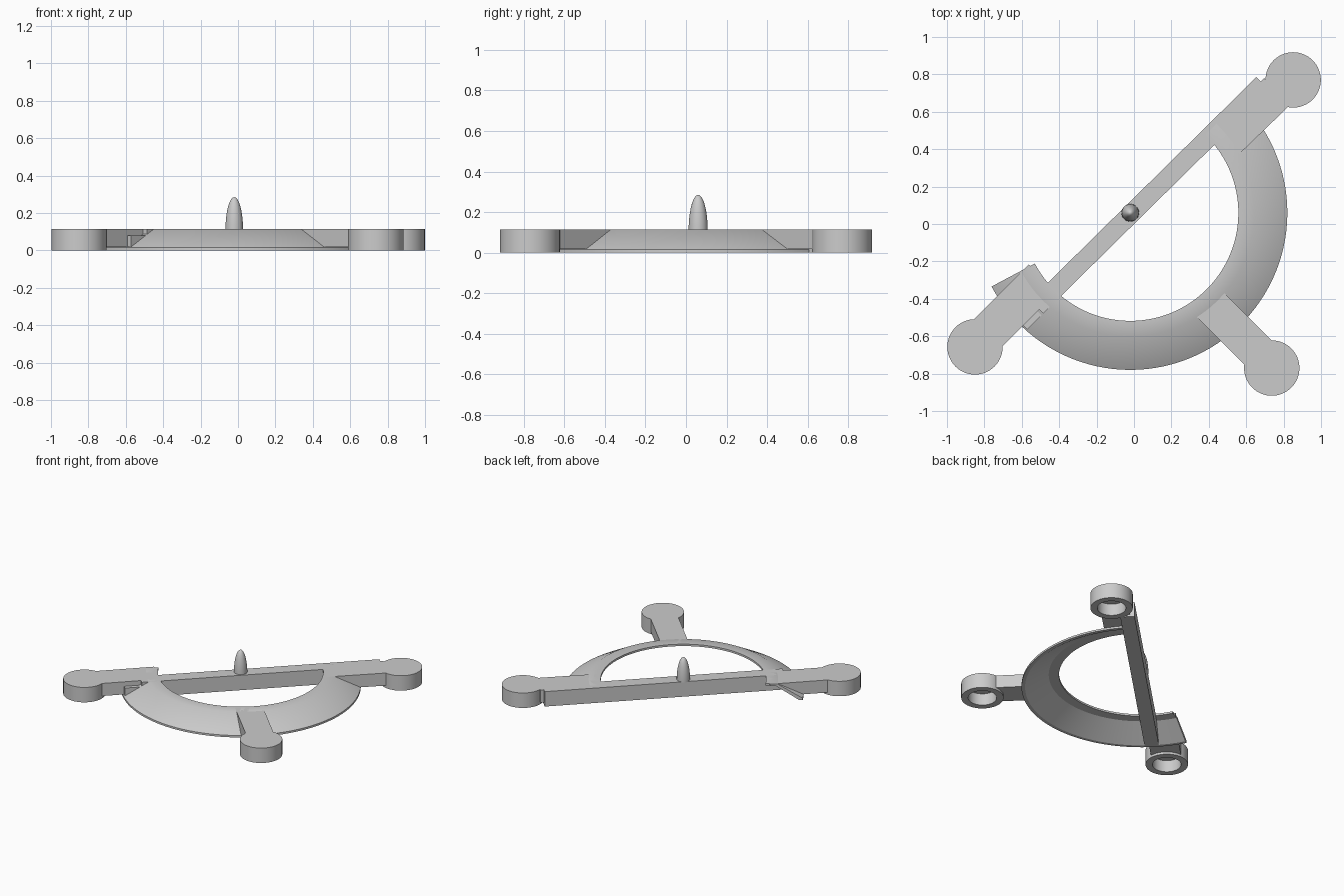
import bpy, bmesh, math
from mathutils import Matrix, Vector

cube = bpy.data.objects.get("Cube")
if cube:
    bpy.data.objects.remove(cube, do_unlink=True)

CENTER = Vector((-0.02, 0.06, 0))
TOP = 0.115

grey = bpy.data.materials.new("light_grey")
grey.use_nodes = True
grey.diffuse_color = (0.6, 0.6, 0.6, 1)
grey.node_tree.nodes["Principled BSDF"].inputs["Base Color"].default_value = (0.6, 0.6, 0.6, 1)


def finish(name, bm, matrix, smooth=False):
    """Turn a bmesh into a named, coloured object."""
    bmesh.ops.remove_doubles(bm, verts=bm.verts, dist=1e-5)
    bmesh.ops.recalc_face_normals(bm, faces=bm.faces)
    bm.transform(matrix)
    mesh = bpy.data.meshes.new(name)
    bm.to_mesh(mesh)
    bm.free()
    mesh.materials.append(grey)
    ob = bpy.data.objects.new(name, mesh)
    bpy.context.collection.objects.link(ob)
    if smooth:
        bpy.ops.object.select_all(action="DESELECT")
        ob.select_set(True)
        bpy.context.view_layer.objects.active = ob
        bpy.ops.object.shade_smooth_by_angle(angle=math.radians(30))
    return ob


def lathe(name, profile, location, start=0, end=360, steps=64, closed=False):
    """Sweep an (r, z) profile around z; a closed profile gets capped ends."""
    bm = bmesh.new()
    verts = [bm.verts.new((r, 0, z)) for r, z in profile]
    bmesh.ops.rotate(bm, verts=verts, matrix=Matrix.Rotation(math.radians(start), 3, "Z"))
    if closed:
        geom = [bm.faces.new(verts)]
    else:
        geom = [bm.edges.new(pair) for pair in zip(verts, verts[1:])]
    full = end - start == 360
    bmesh.ops.spin(bm, geom=geom, axis=(0, 0, 1), cent=(0, 0, 0),
                   angle=math.radians(end - start), steps=steps, use_merge=full)
    return finish(name, bm, Matrix.Translation(location), True)


def beam(name, profile, lateral, half_width, angle):
    """Extrude a side profile (distance, z) across its width, aimed from the centre."""
    bm = bmesh.new()
    face = bm.faces.new([bm.verts.new((s, lateral - half_width, z)) for s, z in profile])
    ext = bmesh.ops.extrude_face_region(bm, geom=[face], use_keep_orig=True)
    moved = [g for g in ext["geom"] if isinstance(g, bmesh.types.BMVert)]
    bmesh.ops.translate(bm, verts=moved, vec=(0, 2 * half_width, 0))
    turn = Matrix.Rotation(math.radians(angle), 4, "Z")
    return finish(name, bm, Matrix.Translation(CENTER) @ turn)


# Thin bevelled shell forming the partial ring
lathe("ring_shell",
      [(0.84, 0), (0.84, 0.015), (0.662, TOP), (0.578, TOP), (0.578, 0.1),
       (0.65, 0.1), (0.815, 0)],
      CENTER, start=-152, end=46, steps=64, closed=True)

# Straight bar across the ring, stepped down where it meets the shell
beam("cross_bar",
     [(-0.83, 0), (-0.83, 0.08), (-0.71, 0.08), (-0.71, TOP), (0.99, TOP), (0.99, 0)],
     -0.007, 0.05, 44.6)

# Pointed pin in the middle of the bar
pin = [(0.047 * math.cos(a), TOP - 0.005 + 0.175 * math.sin(a))
       for a in (math.pi / 2 * i / 12 for i in range(13))]
lathe("centre_pin", pin, CENTER, steps=32)

# Three arms, each ending in a round foot with a recess underneath
LEGS = [("back_left", 44, 1.12, -0.094, -0.079, 0.1),
        ("front_left", -45, 1.122, -0.052, -0.045, 0.097),
        ("front_right", 225, 1.094, -0.08, -0.083, 0.105)]
FOOT = [(0, TOP), (0.148, TOP), (0.148, 0), (0.1, 0), (0.1, 0.09), (0, 0.09)]
for name, angle, reach, foot_side, arm_side, half in LEGS:
    outer = reach - 0.105
    beam(name + "_arm",
         [(0.58, TOP), (0.58, 0.102), (0.66, 0.102), (0.82, 0.018), (outer, 0.018), (outer, TOP)],
         arm_side, half, angle)
    offset = Matrix.Rotation(math.radians(angle), 3, "Z") @ Vector((reach, foot_side, 0))
    lathe(name + "_foot", FOOT, CENTER + offset)
